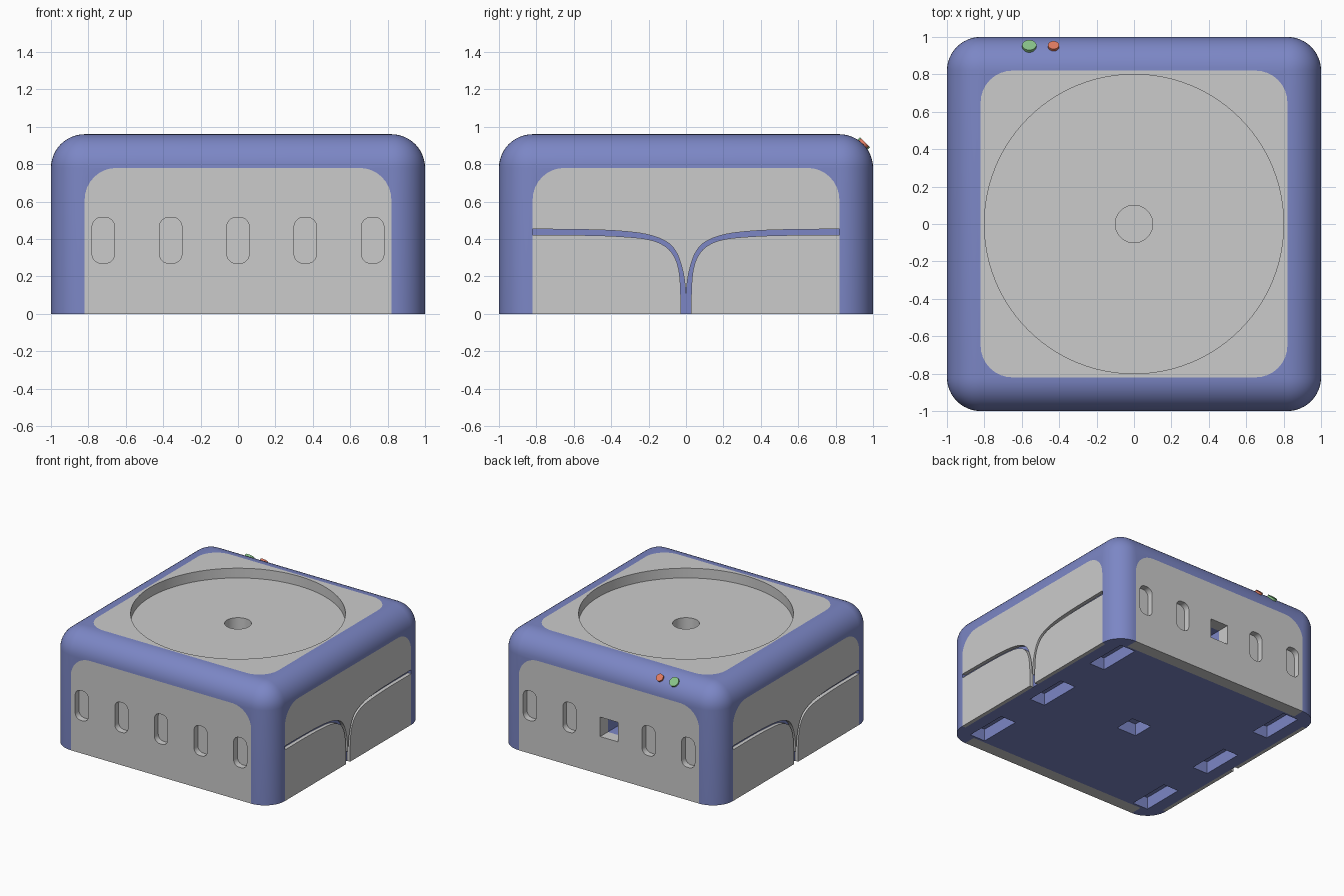
import bpy, bmesh, math
from mathutils import Matrix, Vector

if "Cube" in bpy.data.objects:
    bpy.data.objects.remove(bpy.data.objects["Cube"])


def material(name, rgb):
    m = bpy.data.materials.new(name)
    m.diffuse_color = (*rgb, 1)
    m.use_nodes = True
    m.node_tree.nodes["Principled BSDF"].inputs["Base Color"].default_value = m.diffuse_color
    return m


BLUE = material("blue", (0.20, 0.24, 0.56))
GREEN = material("green", (0.25, 0.55, 0.25))
RED = material("red", (0.75, 0.20, 0.12))


def to_object(name, bm, mat=None):
    bmesh.ops.recalc_face_normals(bm, faces=bm.faces)
    me = bpy.data.meshes.new(name)
    bm.to_mesh(me)
    bm.free()
    ob = bpy.data.objects.new(name, me)
    bpy.context.collection.objects.link(ob)
    if mat:
        me.materials.append(mat)
    return ob


def prism(name, outline, d0, d1, frame):
    """Extrude an outline from distance d0 to d1 along the outward axis of a face."""
    bm = bmesh.new()
    a, b = [[bm.verts.new(frame @ Vector((u, v, d))) for u, v in outline] for d in (d0, d1)]
    bm.faces.new(a[::-1])
    bm.faces.new(b)
    for i in range(len(a)):
        j = (i + 1) % len(a)
        bm.faces.new((a[i], a[j], b[j], b[i]))
    return to_object(name, bm)


def cut(target, cutter):
    mod = target.modifiers.new("cut", 'BOOLEAN')
    mod.operation, mod.solver, mod.object = 'DIFFERENCE', 'EXACT', cutter
    bpy.context.view_layer.objects.active = target
    bpy.ops.object.modifier_apply(modifier=mod.name)
    bpy.data.objects.remove(cutter)


def smooth(ob, angle=30):
    bpy.ops.object.select_all(action='DESELECT')
    ob.select_set(True)
    bpy.context.view_layer.objects.active = ob
    bpy.ops.object.shade_smooth_by_angle(angle=math.radians(angle))


def rounded(x0, x1, y0, y1, r, bottom_round=True, n=8):
    pts = []
    for k, (cx, cy) in enumerate(((x1 - r, y1 - r), (x0 + r, y1 - r), (x0 + r, y0 + r), (x1 - r, y0 + r))):
        if k >= 2 and not bottom_round:
            pts.append((x0 if k == 2 else x1, y0))
            continue
        for i in range(n + 1):
            t = math.pi / 2 * (k + i / n)
            pts.append((cx + r * math.cos(t), cy + r * math.sin(t)))
    return pts


def circle(r, n=96):
    return [(r * math.cos(2 * math.pi * i / n), r * math.sin(2 * math.pi * i / n)) for i in range(n)]


def rect(cx, cy, w, h):
    return [(cx + a * w / 2, cy + b * h / 2) for a, b in ((-1, -1), (1, -1), (1, 1), (-1, 1))]


def spline(p, n=6):
    """Catmull-Rom curve through points."""
    p = [Vector(q) for q in p]
    p = [2 * p[0] - p[1]] + p + [2 * p[-1] - p[-2]]
    out = []
    for a, b, c, d in zip(p, p[1:], p[2:], p[3:]):
        for i in range(n):
            t = i / n
            out.append(0.5 * (2 * b + (c - a) * t + (2 * a - 5 * b + 4 * c - d) * t * t
                              + (3 * b - a - 3 * c + d) * t ** 3))
    return [tuple(q) for q in out] + [tuple(p[-2])]


# Face frames: u across, v up, d outward
UP = Matrix.Identity(4)
FRONT = Matrix.Rotation(math.pi / 2, 4, 'X')
RIGHT, BACK, LEFT = [Matrix.Rotation(k * math.pi / 2, 4, 'Z') @ FRONT for k in (1, 2, 3)]

# Body shell with rounded upright and top edges
bm = bmesh.new()
bmesh.ops.create_cube(bm, size=1, matrix=Matrix.Translation((0, 0, 0.48)) @ Matrix.Diagonal((2, 2, 0.96, 1)))
edges = [e for e in bm.edges if max(v.co.z for v in e.verts) > 0.1]
bmesh.ops.bevel(bm, geom=edges, offset=0.18, offset_type='OFFSET', segments=12, profile=0.5, affect='EDGES')
body = to_object("body_shell", bm, BLUE)

# Flush grey panels set into pockets of the body
panels = {}
for name, frame, thick in (("front", FRONT, 0.1), ("right", RIGHT, 0.03), ("back", BACK, 0.1), ("left", LEFT, 0.03)):
    cut(body, prism("pocket", rounded(-0.82, 0.82, -0.1, 0.78, 0.17, False), 1 - thick, 1.1, frame))
    panels[name] = prism(name + "_panel", rounded(-0.82, 0.82, 0, 0.78, 0.17, False), 1 - thick, 1, frame)
top_outline = rounded(-0.82, 0.82, -0.82, 0.82, 0.17)
cut(body, prism("pocket", top_outline, 0.72, 1.1, UP))
panels["top"] = prism("top_panel", top_outline, 0.72, 0.96, UP)

# Round tray and centre hole in the top
cut(panels["top"], prism("tray", circle(0.8), 0.88, 1.1, UP))
cut(panels["top"], prism("hole", circle(0.1, 48), 0.78, 1.0, UP))

# Rounded slots front and back, square socket in the middle of the back
for name, frame in (("front", FRONT), ("back", BACK)):
    for i in range(-2, 3):
        if name == "back" and i == 0:
            continue
        x = i * 0.36
        cut(panels[name], prism("slot", rounded(x - 0.06, x + 0.06, 0.27, 0.515, 0.05), 0.95, 1.1, frame))
socket = rect(0, 0.39, 0.16, 0.16)
cut(panels["back"], prism("socket", socket, 0.8, 1.1, BACK))
cut(body, prism("socket", socket, 0.75, 1.1, BACK))

# Branching grooves on both sides
lower = spline([(0.027, -0.05), (0.028, 0.1), (0.036, 0.22), (0.06, 0.3), (0.11, 0.36), (0.2, 0.397),
                (0.35, 0.413), (0.55, 0.42), (0.85, 0.42)])
upper = spline([(0.85, 0.453), (0.55, 0.45), (0.35, 0.442), (0.2, 0.422), (0.1, 0.382), (0.05, 0.325),
                (0.02, 0.24), (0.006, 0.16), (0, 0.09)])
half = lower + upper
groove = half + [(-u, v) for u, v in half[-2::-1]]
for name, frame in (("right", RIGHT), ("left", LEFT)):
    cut(panels[name], prism("groove", groove, 0.9, 1.1, frame))

# Recesses underneath
cut(body, prism("recess", rect(0, 0, 0.18, 0.18), -0.1, 0.1, UP))
for x in (-0.8, 0.8):
    for y in (-0.7, 0, 0.7):
        cut(body, prism("recess", rect(x, y, 0.14, 0.36), -0.1, 0.1, UP))

# Buttons on the back top edge
tilt = Matrix.Rotation(-math.pi / 4, 4, 'X')
for name, x, r, mat in (("green_button", -0.56, 0.038, GREEN), ("red_button", -0.43, 0.03, RED)):
    b = prism(name, circle(r, 32), -0.02, 0.014, Matrix.Translation((x, 0.947, 0.907)) @ tilt)
    b.data.materials.append(mat)
    smooth(b)

for ob in [body, *panels.values()]:
    smooth(ob)
